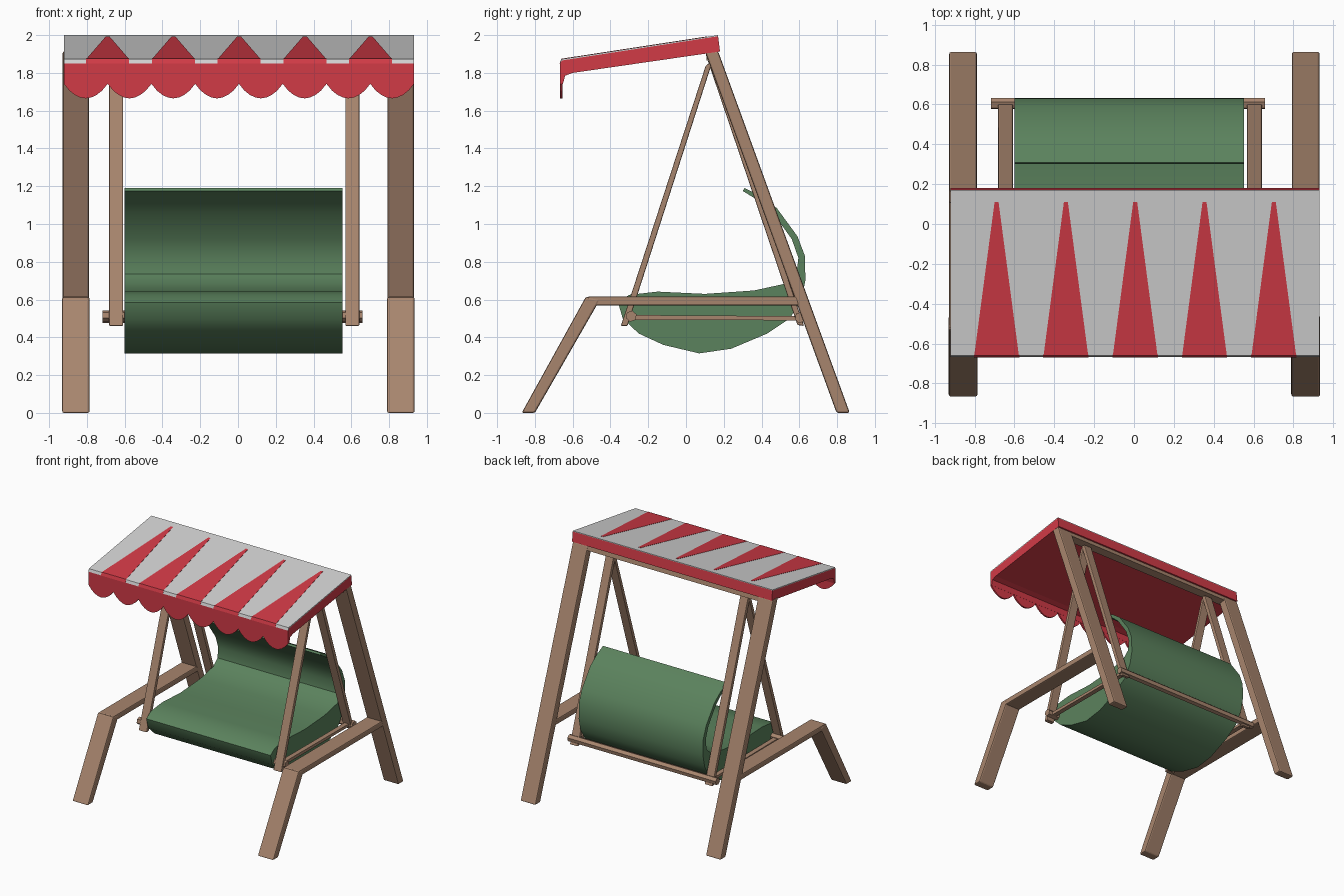
import bpy, bmesh, math
from mathutils import Vector

if "Cube" in bpy.data.objects:
    bpy.data.objects.remove(bpy.data.objects["Cube"])


def material(name, rgb):
    m = bpy.data.materials.new(name)
    m.diffuse_color = (*rgb, 1)
    m.use_nodes = True
    m.node_tree.nodes["Principled BSDF"].inputs["Base Color"].default_value = m.diffuse_color
    return m


WOOD = material("brown wood", (0.39, 0.235, 0.155))
RED = material("red cloth", (0.64, 0.043, 0.062))
WHITE = material("white cloth", (0.65, 0.65, 0.65))
GREEN = material("green cushion", (0.105, 0.225, 0.11))


def prism(name, points, offset, mat, bevel=0, smooth=False):
    """Extrude a flat 3D polygon along an offset."""
    bm = bmesh.new()
    face = bm.faces.new([bm.verts.new(p) for p in points])
    new = bmesh.ops.extrude_face_region(bm, geom=[face])
    verts = [g for g in new["geom"] if isinstance(g, bmesh.types.BMVert)]
    bmesh.ops.translate(bm, verts=verts, vec=Vector(offset))
    bmesh.ops.recalc_face_normals(bm, faces=bm.faces)
    me = bpy.data.meshes.new(name)
    bm.to_mesh(me)
    bm.free()
    ob = bpy.data.objects.new(name, me)
    bpy.context.collection.objects.link(ob)
    me.materials.append(mat)
    if bevel:
        mod = ob.modifiers.new("bevel", "BEVEL")
        mod.width = bevel
        mod.segments = 2
    if smooth:
        bpy.ops.object.select_all(action='DESELECT')
        ob.select_set(True)
        bpy.context.view_layer.objects.active = ob
        bpy.ops.object.shade_smooth_by_angle(angle=math.radians(40))
    return ob


def side_prism(name, yz, x0, x1, mat, **kw):
    """Extrude a side-view profile across the width."""
    return prism(name, [(x0, y, z) for y, z in yz], (x1 - x0, 0, 0), mat, **kw)


# Side frames: long back leg, short front leg and arm
for tag, x in (("left", -0.858), ("right", 0.862)):
    a, b = x - 0.07, x + 0.07
    side_prism("back_leg_" + tag, [(0.10, 1.915), (0.17, 1.915), (0.867, 0), (0.797, 0)],
               a, b, WOOD, bevel=0.01)
    side_prism("front_leg_" + tag, [(-0.53, 0.615), (-0.455, 0.6), (-0.80, 0), (-0.87, 0)],
               a - 0.003, b + 0.003, WOOD, bevel=0.01)
    side_prism("arm_" + tag, [(-0.525, 0.615), (0.59, 0.615), (0.60, 0.568), (-0.50, 0.568)],
               a, b, WOOD, bevel=0.008)

# Top beam under the canopy
side_prism("top_beam", [(0.105, 1.91), (0.17, 1.91), (0.178, 1.875), (0.11, 1.865)],
           -0.90, 0.90, WOOD)

# Hanging rods and seat side rails
for tag, x in (("left", -0.645), ("right", 0.605)):
    a, b = x - 0.037, x + 0.037
    side_prism("front_hanger_" + tag, [(0.105, 1.84), (0.14, 1.86), (-0.31, 0.46), (-0.345, 0.46)],
               a, b, WOOD, bevel=0.006)
    side_prism("back_hanger_" + tag, [(0.115, 1.865), (0.15, 1.865), (0.625, 0.46), (0.59, 0.465)],
               a, b, WOOD, bevel=0.006)
    side_prism("seat_rail_" + tag, [(-0.30, 0.518), (0.61, 0.512), (0.61, 0.49), (-0.30, 0.492)],
               x - 0.02, x + 0.02, WOOD)

# Cross bars holding the seat
for tag, y, z in (("front", -0.29, 0.512), ("back", 0.605, 0.505)):
    ring = [(y + 0.03 * math.cos(math.tau * (i + 0.3) / 6),
             z + 0.03 * math.sin(math.tau * (i + 0.3) / 6)) for i in range(6)]
    side_prism("cross_bar_" + tag, ring, -0.718, 0.658, WOOD)

# Cushioned seat with curled backrest
SEAT = [(-0.36, 0.585), (-0.335, 0.50), (-0.25, 0.42), (-0.12, 0.36), (0.07, 0.315),
        (0.24, 0.34), (0.43, 0.42), (0.55, 0.50), (0.61, 0.60), (0.632, 0.70),
        (0.63, 0.83), (0.59, 0.935), (0.48, 1.085), (0.40, 1.145), (0.31, 1.19),
        (0.30, 1.175), (0.39, 1.12), (0.46, 1.06), (0.56, 0.92), (0.595, 0.82),
        (0.585, 0.735), (0.53, 0.685), (0.36, 0.648), (0.10, 0.63), (-0.15, 0.642),
        (-0.30, 0.625)]
side_prism("seat", SEAT, -0.60, 0.553, GREEN, smooth=True)

# Canopy body
X0, X1 = -0.922, 0.932
side_prism("canopy", [(0.17, 1.994), (0.18, 1.913), (-0.60, 1.80), (-0.64, 1.785),
                      (-0.652, 1.74), (-0.664, 1.74), (-0.664, 1.855), (-0.655, 1.866)],
           X0, X1, RED)

# White cloth on the roof, folded slightly over the front edge
side_prism("roof_cloth", [(0.17, 2.0), (0.17, 1.993), (-0.654, 1.866), (-0.662, 1.85),
                          (-0.667, 1.85), (-0.66, 1.873)], X0, X1, WHITE)

# Scalloped front valance
N, STEP = 8, (X1 - X0) / 8
edge = [(X0, 1.85), (X0, 1.742)]
for i in range(N):
    for k in range(1, 9):
        t = k / 8
        edge.append((X0 + (i + t) * STEP, 1.742 - 0.077 * math.sin(math.pi * t) ** 0.8
                     if k < 8 else 1.742))
edge.append((X1, 1.85))
prism("valance", [(x, -0.667, z) for x, z in edge], (0, 0.014, 0), RED)

# Red tapering stripes on the roof and over the front fold
def roof_z(y):
    return 2.0 + (y - 0.17) * 0.127 / 0.83 + 0.002


for i in range(5):
    c = -0.69 + i * 0.348
    pts = [(c - 0.112, -0.66), (c + 0.112, -0.66), (c + 0.01, 0.11), (c - 0.01, 0.11)]
    prism("roof_stripe", [(x, y, roof_z(y)) for x, y in pts], (0, 0, -0.005), RED)
    side_prism("fold_stripe", [(-0.66, 1.8755), (-0.669, 1.85), (-0.665, 1.85), (-0.656, 1.87)],
               c - 0.114, c + 0.114, RED)
